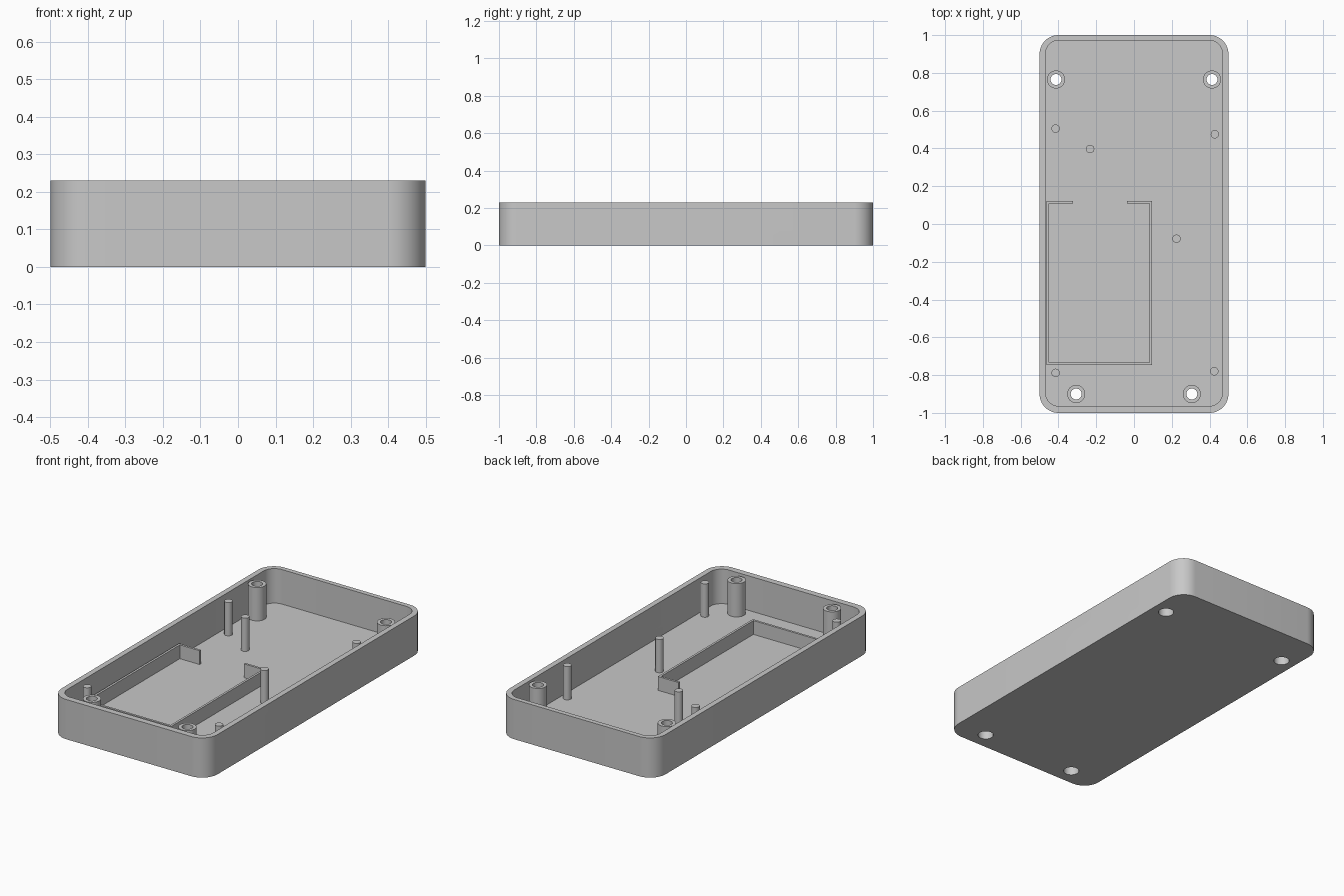
import bpy
import bmesh
from math import cos, sin, pi, radians
from mathutils import Matrix

cube = bpy.data.objects.get("Cube")
if cube:
    bpy.data.objects.remove(cube, do_unlink=True)

HEIGHT, FLOOR, POST_TOP, FENCE_TOP = 0.23, 0.03, 0.223, 0.11
BORE, HEAD, POST, PIN = 0.029, 0.042, 0.048, 0.022

grey = bpy.data.materials.new("plain_grey")
grey.use_nodes = True
colour = (0.58, 0.58, 0.58, 1)
grey.diffuse_color = colour
grey.node_tree.nodes["Principled BSDF"].inputs["Base Color"].default_value = colour


def finish(name, bm):
    bmesh.ops.recalc_face_normals(bm, faces=bm.faces)
    mesh = bpy.data.meshes.new(name)
    bm.to_mesh(mesh)
    bm.free()
    mesh.materials.append(grey)
    obj = bpy.data.objects.new(name, mesh)
    bpy.context.collection.objects.link(obj)
    return obj


def prism(name, outline, low, high, matrix=Matrix()):
    """Extrude a flat outline from low to high."""
    bm = bmesh.new()
    face = bm.faces.new([bm.verts.new((x, y, low)) for x, y in outline])
    grown = bmesh.ops.extrude_face_region(bm, geom=[face])["geom"]
    verts = [v for v in grown if isinstance(v, bmesh.types.BMVert)]
    bmesh.ops.translate(bm, verts=verts, vec=(0, 0, high - low))
    bm.transform(matrix)
    return finish(name, bm)


def rounded(cx, cy, half_w, half_h, r, steps=12):
    points = []
    for quarter, (sx, sy) in enumerate([(1, 1), (-1, 1), (-1, -1), (1, -1)]):
        for i in range(steps + 1):
            a = (quarter + i / steps) * pi / 2
            points.append((cx + sx * (half_w - r) + r * cos(a),
                           cy + sy * (half_h - r) + r * sin(a)))
    return points


def circle(cx, cy, r, n=32):
    return [(cx + r * cos(2 * pi * i / n), cy + r * sin(2 * pi * i / n)) for i in range(n)]


def ring(name, cx, cy, profile, n=32):
    """Turn a closed radius/height profile around a vertical axis."""
    bm = bmesh.new()
    loops = [[bm.verts.new((x, y, z)) for x, y in circle(cx, cy, r, n)] for r, z in profile]
    for k, a in enumerate(loops):
        b = loops[(k + 1) % len(loops)]
        for i in range(n):
            j = (i + 1) % n
            bm.faces.new((a[i], a[j], b[j], b[i]))
    return finish(name, bm)


def cut(obj, cutters):
    for cutter in cutters:
        mod = obj.modifiers.new("cut", "BOOLEAN")
        mod.operation, mod.solver, mod.object = "DIFFERENCE", "EXACT", cutter
    graph = bpy.context.evaluated_depsgraph_get()
    mesh = bpy.data.meshes.new_from_object(obj.evaluated_get(graph))
    obj.modifiers.clear()
    obj.data = mesh
    for cutter in cutters:
        bpy.data.objects.remove(cutter, do_unlink=True)


post_spots = {"back_right": (-0.413, 0.765), "back_left": (0.413, 0.765),
              "front_right": (-0.306, -0.9), "front_left": (0.306, -0.9)}

# Open tray with a hollow, a side port and screw holes
case = prism("case_tray", rounded(0, 0, 0.5, 1, 0.1), 0, HEIGHT)
hollow = prism("hollow_cutter", rounded(0, 0.004, 0.468, 0.968, 0.07), FLOOR, 0.4)
to_side = Matrix(((0, 0, 1, 0), (1, 0, 0, 0), (0, 1, 0, 0), (0, 0, 0, 1)))
port = prism("port_cutter", rounded(0.133, 0.191, 0.086, 0.034, 0.0335), 0.4, 0.6, to_side)
holes = [prism("hole_cutter", circle(x, y, HEAD), -0.1, 0.1) for x, y in post_spots.values()]
cut(case, [hollow, port] + holes)
parts = [case]

# Screw posts with a wide recess for the screw head below
for place, (x, y) in post_spots.items():
    profile = [(POST, FLOOR), (POST, POST_TOP), (BORE, POST_TOP),
               (BORE, 0.09), (HEAD, 0.09), (HEAD, FLOOR)]
    parts.append(ring("screw_post_" + place, x, y, profile))

# Thin support pins
pins = [(-0.415, 0.505), (0.428, 0.475), (-0.232, 0.397),
        (0.225, -0.078), (-0.415, -0.788), (0.425, -0.78)]
for i, (x, y) in enumerate(pins):
    parts.append(prism(f"support_pin_{i + 1}", circle(x, y, PIN, 24), FLOOR - 0.01, POST_TOP))

# Battery fence with a gap at the back
x0, x1, y0, y1, t = -0.462, 0.095, -0.747, 0.122, 0.013
gap0, gap1 = -0.322, -0.038
fence = [(gap0, y1), (x0, y1), (x0, y0), (x1, y0), (x1, y1), (gap1, y1),
         (gap1, y1 - t), (x1 - t, y1 - t), (x1 - t, y0 + t),
         (x0 + t, y0 + t), (x0 + t, y1 - t), (gap0, y1 - t)]
parts.append(prism("battery_fence", fence, FLOOR - 0.01, FENCE_TOP))

# Smooth the round walls, keep edges crisp
bpy.ops.object.select_all(action="DESELECT")
for part in parts:
    part.select_set(True)
bpy.context.view_layer.objects.active = case
bpy.ops.object.shade_smooth_by_angle(angle=radians(30))
